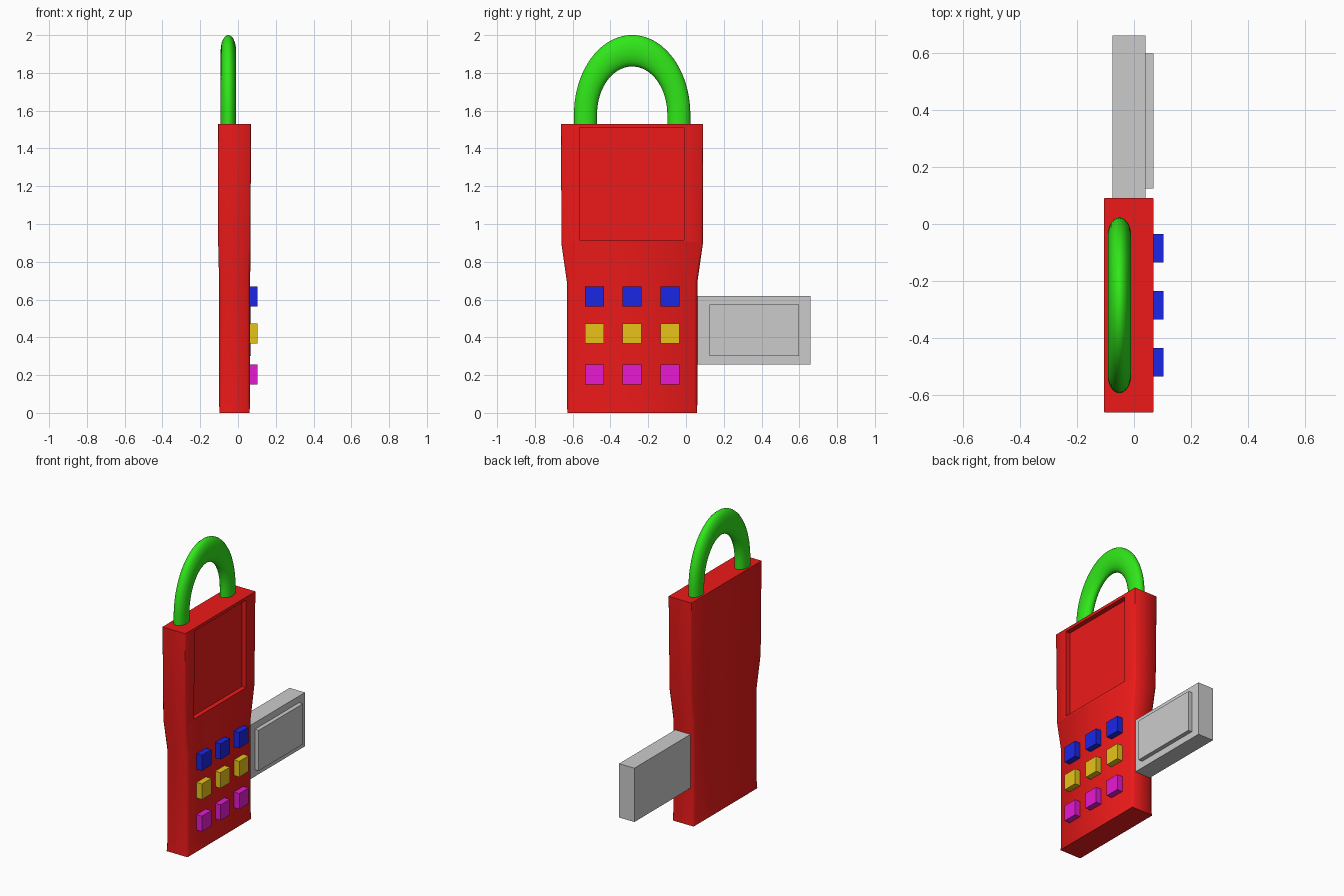
import bpy, bmesh, math
from mathutils import Vector

if "Cube" in bpy.data.objects:
    bpy.data.objects.remove(bpy.data.objects["Cube"])

CY = -0.285  # centre line of the body in y


def material(name, rgb):
    m = bpy.data.materials.new(name)
    m.diffuse_color = (*rgb, 1)
    m.use_nodes = True
    m.node_tree.nodes["Principled BSDF"].inputs["Base Color"].default_value = m.diffuse_color
    return m


RED = material("red", (0.85, 0.01, 0.01))
GREEN = material("green", (0.03, 0.8, 0.01))
BLUE = material("blue", (0.01, 0.02, 0.8))
YELLOW = material("yellow", (0.8, 0.55, 0.01))
PINK = material("magenta", (0.8, 0.01, 0.65))


def finish(name, bm, mat=None, smooth=None):
    bmesh.ops.recalc_face_normals(bm, faces=bm.faces[:])
    me = bpy.data.meshes.new(name)
    bm.to_mesh(me)
    bm.free()
    ob = bpy.data.objects.new(name, me)
    bpy.context.collection.objects.link(ob)
    if mat:
        me.materials.append(mat)
    if smooth:
        smooth_by_angle(ob, smooth)
    return ob


def smooth_by_angle(ob, degrees):
    bpy.ops.object.select_all(action='DESELECT')
    ob.select_set(True)
    bpy.context.view_layer.objects.active = ob
    bpy.ops.object.shade_smooth_by_angle(angle=math.radians(degrees))


def box(name, lo, hi, mat=None):
    bm = bmesh.new()
    bmesh.ops.create_cube(bm, size=1)
    lo, hi = Vector(lo), Vector(hi)
    for v in bm.verts:
        v.co = Vector([(a + b) / 2 + c * (b - a) for a, b, c in zip(lo, hi, v.co)])
    return finish(name, bm, mat)


def loft(name, rings, mat, smooth, caps=True):
    bm = bmesh.new()
    loops = [[bm.verts.new(p) for p in ring] for ring in rings]
    n = len(loops[0])
    for a, b in zip(loops, loops[1:]):
        for i in range(n):
            j = (i + 1) % n
            bm.faces.new((a[i], a[j], b[j], b[i]))
    if caps:
        bm.faces.new(loops[0])
        bm.faces.new(loops[-1])
    return finish(name, bm, mat, smooth)


# body: softened rectangular sections, wider at the head
def section(z, half, back, front, c):
    lo, hi = CY - half, CY + half
    return [(back + c, lo, z), (front - c, lo, z), (front, lo + c, z), (front, hi - c, z),
            (front - c, hi, z), (back + c, hi, z), (back, hi - c, z), (back, lo + c, z)]


body = loft("body", [section(*s) for s in (
    (0, 0.343, -0.098, 0.061, 0.004),
    (0.05, 0.345, -0.100, 0.064, 0.015),
    (0.69, 0.345, -0.100, 0.064, 0.015),
    (0.90, 0.375, -0.105, 0.067, 0.010),
    (1.53, 0.376, -0.105, 0.068, 0.002))], RED, None)

# screen recess cut into the head
cutter = box("recess_cutter", (0.036, -0.565, 0.915), (0.2, -0.01, 1.51))
cutter.hide_render = True
cut = body.modifiers.new("recess", 'BOOLEAN')
cut.operation, cut.solver, cut.object = 'DIFFERENCE', 'EXACT', cutter
bpy.context.view_layer.objects.active = body
bpy.ops.object.modifier_apply(modifier=cut.name)
bpy.data.objects.remove(cutter)
smooth_by_angle(body, 50)

# shackle: half torus stretched upwards, with straight legs
R, r, ZC, SZ, SX = 0.247, 0.061, 1.58, 1.365, 0.67


def shackle_ring(a, drop=0.0):
    ring = []
    for k in range(24):
        t = math.tau * k / 24
        d = R + r * math.cos(t)
        ring.append((-0.051 + SX * r * math.sin(t), CY + d * math.cos(a),
                     ZC - drop + SZ * d * math.sin(a)))
    return ring


rings = [shackle_ring(0, 0.1)]
rings += [shackle_ring(math.pi * i / 40) for i in range(41)]
rings += [shackle_ring(math.pi, 0.1)]
loft("shackle", rings, GREEN, 50)

# keypad: three rows of three keys
for row, (z, mat) in enumerate(((0.615, BLUE), (0.42, YELLOW), (0.202, PINK))):
    for col in range(3):
        y = CY + 0.2 * (col - 1)
        box(f"key_{row + 1}_{col + 1}", (0.03, y - 0.05, z - 0.053),
            (0.104, y + 0.05, z + 0.053), mat)

# side block with raised panel
box("side_block", (-0.075, 0.0, 0.255), (0.04, 0.66, 0.62))
box("side_panel", (0.03, 0.125, 0.30), (0.068, 0.598, 0.575))
